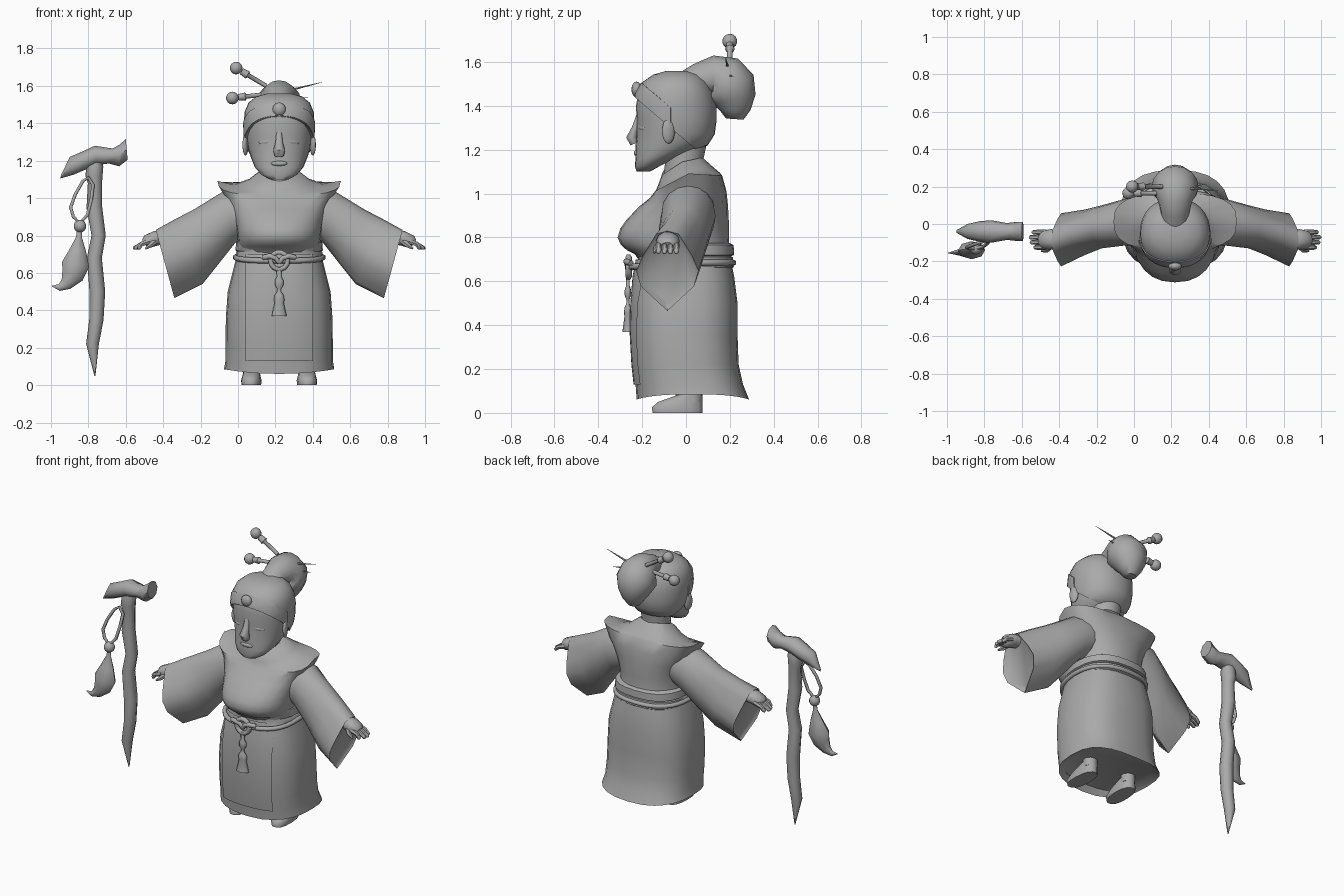
import bpy, bmesh, math
from mathutils import Vector, Matrix

CX = 0.22  # body centre line; the cane stands beside it
grey = bpy.data.materials.new("plain_grey")
grey.diffuse_color = (0.4, 0.4, 0.4, 1)

def finish(name, bm, angle=42):
    bmesh.ops.recalc_face_normals(bm, faces=bm.faces)
    me = bpy.data.meshes.new(name)
    bm.to_mesh(me)
    bm.free()
    me.materials.append(grey)
    ob = bpy.data.objects.new(name, me)
    bpy.context.collection.objects.link(ob)
    bpy.ops.object.select_all(action='DESELECT')
    ob.select_set(True)
    bpy.context.view_layer.objects.active = ob
    bpy.ops.object.shade_smooth_by_angle(angle=math.radians(angle))

def loft(rings, caps=True):
    bm = bmesh.new()
    vs = [[bm.verts.new(p) for p in r] for r in rings]
    for a, b in zip(vs, vs[1:]):
        for i in range(len(a)):
            j = (i + 1) % len(a)
            bm.faces.new((a[i], a[j], b[j], b[i]))
    if caps:
        bm.faces.new(vs[0])
        bm.faces.new(vs[-1])
    return bm

def spow(v, e):
    return math.copysign(abs(v) ** e, v)

def ring(z, yf, yb, hw, p=2.3, n=24, wave=0.0, grow=0.0, dip=0.0, rise=0.0):
    """Superellipse from front yf to back yb; dip lowers its front, rise lifts its back."""
    yc, ry, hw = (yf + yb) / 2, (yb - yf) / 2 + grow, hw + grow
    out = []
    for i in range(n):
        a = math.tau * i / n
        c, s = spow(math.cos(a), 2 / p), spow(math.sin(a), 2 / p)
        out.append(Vector((CX + hw * c, yc + ry * s,
                           z + wave * c * c + s * (dip if s < 0 else rise))))
    return out

def circle(p, t, u, r, n, flat=1.0):
    u = (u - t * u.dot(t)).normalized()
    w = t.cross(u)
    return [p + (u * math.cos(math.tau * k / n) * flat + w * math.sin(math.tau * k / n)) * r
            for k in range(n)]

def tube(name, pts, n=8, flat=1.0, ref=(0, 1, 0), angle=55):
    """Tapered tube through (x, y, z, radius) points; flat scales it along ref."""
    P = [Vector(p[:3]) for p in pts]
    finish(name, loft([circle(p, (P[min(i + 1, len(P) - 1)] - P[max(i - 1, 0)]).normalized(),
                              Vector(ref), pts[i][3], n, flat) for i, p in enumerate(P)]), angle)

def loop(name, pts, r, ref=(0, 1, 0)):
    P = [Vector(p) for p in pts]
    rings = [circle(p, (P[(i + 1) % len(P)] - P[i - 1]).normalized(), Vector(ref), r, 6)
             for i, p in enumerate(P)]
    finish(name, loft(rings + [rings[0]], False), 80)

def ball(name, c, r, seg=14, rot=Matrix()):
    bm = bmesh.new()
    bmesh.ops.create_uvsphere(bm, u_segments=seg, v_segments=seg // 2 + 1, radius=1)
    bmesh.ops.transform(bm, matrix=Matrix.Translation(c) @ rot @ Matrix.Diagonal((*r, 1)), verts=bm.verts)
    finish(name, bm, 60)

# Skirt with a recessed underside
SK = [(0.62, -0.235, 0.22, 0.245), (0.5, -0.245, 0.235, 0.275), (0.36, -0.248, 0.235, 0.285),
      (0.22, -0.24, 0.24, 0.287), (0.13, -0.23, 0.26, 0.287)]
finish("skirt", loft([ring(0.72, -0.215, 0.2, 0.22, 2.6)] + [ring(*s, 2.6) for s in SK]
                     + [ring(0.06, -0.225, 0.288, 0.295, 2.6, wave=0.025),
                        ring(0.1, -0.2, 0.25, 0.27, 2.6)]))
# Apron panel following the front of the skirt
bm = bmesh.new()
rows = []
for z, yf, yb, hw in [(0.7, -0.22, 0.2, 0.225)] + SK:
    xs = [(k - 4) * 0.045 for k in range(9)]
    rows.append([bm.verts.new((CX + x, (yf + yb) / 2 - (yb - yf) / 2 * (1 - abs(x / hw) ** 2.6)
                               ** (1 / 2.6) - 0.009, z)) for x in xs])
for a, b in zip(rows, rows[1:]):
    for i in range(8):
        bm.faces.new((a[i], a[i + 1], b[i + 1], b[i]))
bmesh.ops.solidify(bm, geom=bm.faces[:], thickness=0.008)
finish("apron", bm)

# Vest: full chest, flared shoulder edges, collar sloping up to the nape
VEST = [ring(*r) for r in [
    (0.69, -0.21, 0.19, 0.215), (0.725, -0.235, 0.2, 0.215), (0.742, -0.27, 0.2, 0.217),
    (0.768, -0.298, 0.198, 0.22), (0.80, -0.312, 0.195, 0.224), (0.84, -0.3, 0.195, 0.23),
    (0.88, -0.272, 0.195, 0.237), (0.94, -0.215, 0.192, 0.262)]]
VEST += [ring(1.01, -0.165, 0.185, 0.29, 2.6, dip=0.03), ring(1.092, -0.14, 0.165, 0.33, 2.8, dip=0.08, rise=-0.01),
         ring(1.07, -0.135, 0.155, 0.24, dip=0.05, rise=0.025),
         ring(1.095, -0.125, 0.125, 0.165, dip=0.05, rise=0.025), ring(1.145, -0.11, 0.075, 0.1, dip=0.06, rise=0.02)]
finish("vest", loft(VEST), 50)

# Sash, rope belt, knot and tassel
finish("sash", loft([ring(*r, 2.5) for r in [
    (0.65, -0.2, 0.2, 0.225), (0.665, -0.22, 0.218, 0.233), (0.71, -0.22, 0.214, 0.231),
    (0.715, -0.22, 0.205, 0.226), (0.72, -0.22, 0.22, 0.234), (0.765, -0.22, 0.217, 0.23),
    (0.775, -0.2, 0.2, 0.215)]]))
rope = ring(0.685, -0.25, 0.215, 0.235, 2.5, 32, dip=0.02)
loop("rope_belt", rope, 0.015, (0, 0, 1))
loop("belt_knot", [(CX + 0.046 * math.cos(math.tau * k / 14), -0.262, 0.665 + 0.046 * math.sin(math.tau * k / 14))
                   for k in range(14)], 0.015)
for s in (-1, 1):
    tube("knot_strand", [(CX + s * 0.085, -0.25, 0.682, 0.014), (CX + s * 0.05, -0.272, 0.69, 0.015),
                         (CX + s * 0.02, -0.268, 0.68, 0.013), (CX, -0.265, 0.655, 0.012)])
tube("tassel", [(CX, -0.265, z, r) for z, r in [
    (0.63, 0.015), (0.58, 0.013), (0.56, 0.024), (0.535, 0.024), (0.515, 0.011), (0.5, 0.011),
    (0.48, 0.026), (0.455, 0.03), (0.44, 0.026), (0.37, 0.042)]], 10, 0.6)

# Sleeve cross-section between a top and a bottom point; vee makes the lower hem pointed
def section(s, tx, tz, bx, bz, yc, yh, vee=0.0, n=16):
    top, bot = Vector((tx, 0, tz)), Vector((bx, 0, bz))
    out = []
    for k in range(n):
        a = math.tau * k / n
        f, w = 0.5 - 0.5 * math.cos(a), math.sin(a)
        sharp = math.copysign(min(1, 0.3 + f * 1.6, (1 - f) / 0.36), w) if 0 < k else 0
        p = top.lerp(bot, f)
        out.append(Vector((CX + s * p.x, yc + yh * (w * (1 - vee) + sharp * vee), p.z)))
    return out

SLEEVE = [(0.2, 1.055, 0.16, 0.8, 0.01, 0.12), (0.30, 1.035, 0.235, 0.76, 0.01, 0.125),
          (0.455, 0.94, 0.33, 0.64, -0.015, 0.115, 0.3), (0.56, 0.885, 0.41, 0.54, -0.045, 0.122, 0.7),
          (0.66, 0.83, 0.56, 0.465, -0.085, 0.142, 1), (0.645, 0.815, 0.55, 0.49, -0.085, 0.13, 1)]
# Sleeves, hands and feet on both sides
for s in (-1, 1):
    finish("sleeve", loft([section(s, *r) for r in SLEEVE]), 50)
    X = lambda d: CX + s * d
    tube("palm", [(X(0.55), -0.072, 0.775, 0.035), (X(0.62), -0.075, 0.785, 0.035),
                  (X(0.66), -0.082, 0.785, 0.042), (X(0.705), -0.085, 0.767, 0.038),
                  (X(0.72), -0.085, 0.757, 0.025)], 10, 1.3)
    for k, reach in enumerate((0.755, 0.775, 0.78, 0.765)):
        y = -0.125 + k * 0.027
        tube("finger", [(X(0.69), y, 0.77, 0.015), (X(0.735), y, 0.755, 0.014),
                        (X(reach - 0.005), y, 0.732, 0.011), (X(reach), y, 0.727, 0.004)], 6)
    tube("thumb", [(X(0.655), -0.11, 0.775, 0.018), (X(0.685), -0.138, 0.75, 0.015), (X(0.715), -0.145, 0.73, 0.006)], 6)
    f = X(0.147)
    tube("leg", [(f, 0.03, 0.16, 0.045), (f, 0.03, 0.05, 0.045)], 10)
    finish("foot", loft([[Vector((p.x - CX + f + s * 0.04 * max(0, -p.y), p.y, z)) for p in ring(z, yf, yb, hw, 2.4, 14)]
                         for z, yf, yb, hw in [(0, -0.155, 0.078, 0.052), (0.025, -0.158, 0.078, 0.055),
                                               (0.05, -0.13, 0.077, 0.048), (0.085, -0.03, 0.075, 0.042)]]), 60)

# Head and neck
HEAD = [(1.10, -0.225, -0.165, 0.05), (1.125, -0.233, -0.12, 0.095), (1.165, -0.23, -0.04, 0.13),
        (1.22, -0.23, 0.09, 0.152), (1.27, -0.225, 0.122, 0.168), (1.33, -0.225, 0.13, 0.176),
        (1.40, -0.228, 0.13, 0.18), (1.46, -0.218, 0.115, 0.176), (1.51, -0.188, 0.09, 0.155),
        (1.543, -0.14, 0.055, 0.115), (1.56, -0.08, 0.0, 0.05)]
finish("head", loft([ring(*r, 2.15) for r in HEAD]), 65)
tube("neck", [(CX, -0.01, 1.06, 0.095), (CX, -0.01, 1.14, 0.085), (CX, 0.0, 1.26, 0.1)], 16)

# Hair cap and brow band, cut along a slanted hairline
def hair(name, grow, upper):
    bm = loft([ring(*r, 2.15, n=32, grow=grow) for r in HEAD])
    n, at = Vector((0, 0.857, 1)).normalized(), Vector((CX, -0.1, 1.325))
    cuts = [(at, -n)] + ([(at + n * upper, n), (Vector((0, -0.07, 0)), Vector((0, 1, 0)))] if upper else [])
    for co, no in cuts:
        bmesh.ops.bisect_plane(bm, geom=bm.verts[:] + bm.edges[:] + bm.faces[:],
                               plane_co=co, plane_no=no, clear_outer=True)
    bmesh.ops.recalc_face_normals(bm, faces=bm.faces)
    bmesh.ops.solidify(bm, geom=bm.faces[:], thickness=0.01)
    finish(name, bm, 50)

hair("hair_cap", 0.009, 0)
hair("brow_band", 0.015, 0.07)
ball("band_bead", (CX, -0.225, 1.475), (0.036, 0.024, 0.036))

# Face details
tube("nose", [(CX, -0.215, 1.36, 0.014), (CX, -0.232, 1.3, 0.02), (CX, -0.248, 1.255, 0.033),
              (CX, -0.235, 1.228, 0.026)], 10, 0.75)
ball("mouth", (CX, -0.224, 1.185), (0.045, 0.014, 0.014))
for s in (-1, 1):
    tilt = Matrix.Rotation(s * 0.42, 4, 'Z') @ Matrix.Rotation(s * 0.12, 4, 'Y')
    ball("eyelid", (CX + s * 0.075, -0.2, 1.3), (0.04, 0.011, 0.014), 12, tilt)
    ball("ear", (CX + s * 0.18, -0.08, 1.285), (0.014, 0.031, 0.058), 12, Matrix.Rotation(s * 0.3, 4, 'Z'))

# Bun, drooping behind the head
tube("hair_bun", [(CX, 0.0, 1.47, 0.085), (CX, 0.07, 1.525, 0.075), (CX, 0.125, 1.54, 0.09),
                  (CX, 0.17, 1.525, 0.113), (CX, 0.2, 1.485, 0.122), (CX, 0.22, 1.43, 0.1),
                  (CX, 0.225, 1.38, 0.07), (CX, 0.222, 1.34, 0.04)], 16, 1.03, (1, 0, 0))

# Hairpins with knobs, and their sharp far ends
for y, z, x, z2 in [(0.2, 1.695, -0.01, 1.6), (0.165, 1.535, -0.03, 1.555)]:
    ball("pin_knob", (x, y, z), (0.034, 0.034, 0.034), 12)
    a, b = Vector((x, y, z)), Vector((0.15, y, z2))
    tube("pin_collar", [(*a.lerp(b, t), r) for t, r in
                        [(0.18, 0.018), (0.3, 0.02), (0.38, 0.022), (0.42, 0.012), (1, 0.012)]])
tube("pin_tip", [(0.29, 0.19, 1.58, 0.007), (0.45, 0.18, 1.62, 0.001)], 6)
tube("pin_tip", [(0.29, 0.19, 1.54, 0.007), (0.38, 0.215, 1.535, 0.001)], 6)

# Crooked cane and its axe-shaped handle
tube("cane_shaft", [(x, -0.04, z, r) for x, z, r in [
    (-0.765, 1.22, 0.035), (-0.765, 1.17, 0.045), (-0.77, 1.12, 0.046), (-0.765, 1.08, 0.038),
    (-0.768, 0.95, 0.042), (-0.745, 0.8, 0.038), (-0.768, 0.68, 0.04), (-0.752, 0.5, 0.042),
    (-0.757, 0.35, 0.038), (-0.778, 0.22, 0.034), (-0.765, 0.05, 0.003)]], 8)
HANDLE = [(-0.945, 1.125, -0.95, 1.105, 0.008), (-0.9, 1.22, -0.88, 1.125, 0.04), (-0.83, 1.25, -0.82, 1.15, 0.055),
          (-0.765, 1.28, -0.76, 1.175, 0.06), (-0.67, 1.265, -0.69, 1.185, 0.045),
          (-0.635, 1.285, -0.635, 1.17, 0.05), (-0.6, 1.315, -0.59, 1.205, 0.052)]
finish("cane_handle", loft([section(1, a - CX, b, c - CX, d, -0.04, h, n=8) for a, b, c, d, h in HANDLE]), 50)

# Cord, bead and leaf charm hanging from the cane
loop("charm_cord", [(-0.8, -0.09, 1.11), (-0.83, -0.1, 1.09), (-0.87, -0.115, 1.02),
                    (-0.895, -0.125, 0.95), (-0.88, -0.13, 0.9), (-0.845, -0.13, 0.865),
                    (-0.805, -0.12, 0.91), (-0.785, -0.105, 0.99), (-0.775, -0.09, 1.07)], 0.01)
ball("charm_bead", (-0.845, -0.13, 0.85), (0.034, 0.034, 0.034), 12)
tube("leaf_charm", [(-0.847, -0.13, 0.83, 0.014), (-0.85, -0.13, 0.79, 0.016), (-0.857, -0.135, 0.72, 0.045),
                    (-0.868, -0.14, 0.645, 0.074), (-0.885, -0.145, 0.585, 0.06), (-0.92, -0.15, 0.54, 0.034),
                    (-0.955, -0.153, 0.522, 0.018), (-0.995, -0.155, 0.53, 0.002)], 8, 0.65)
